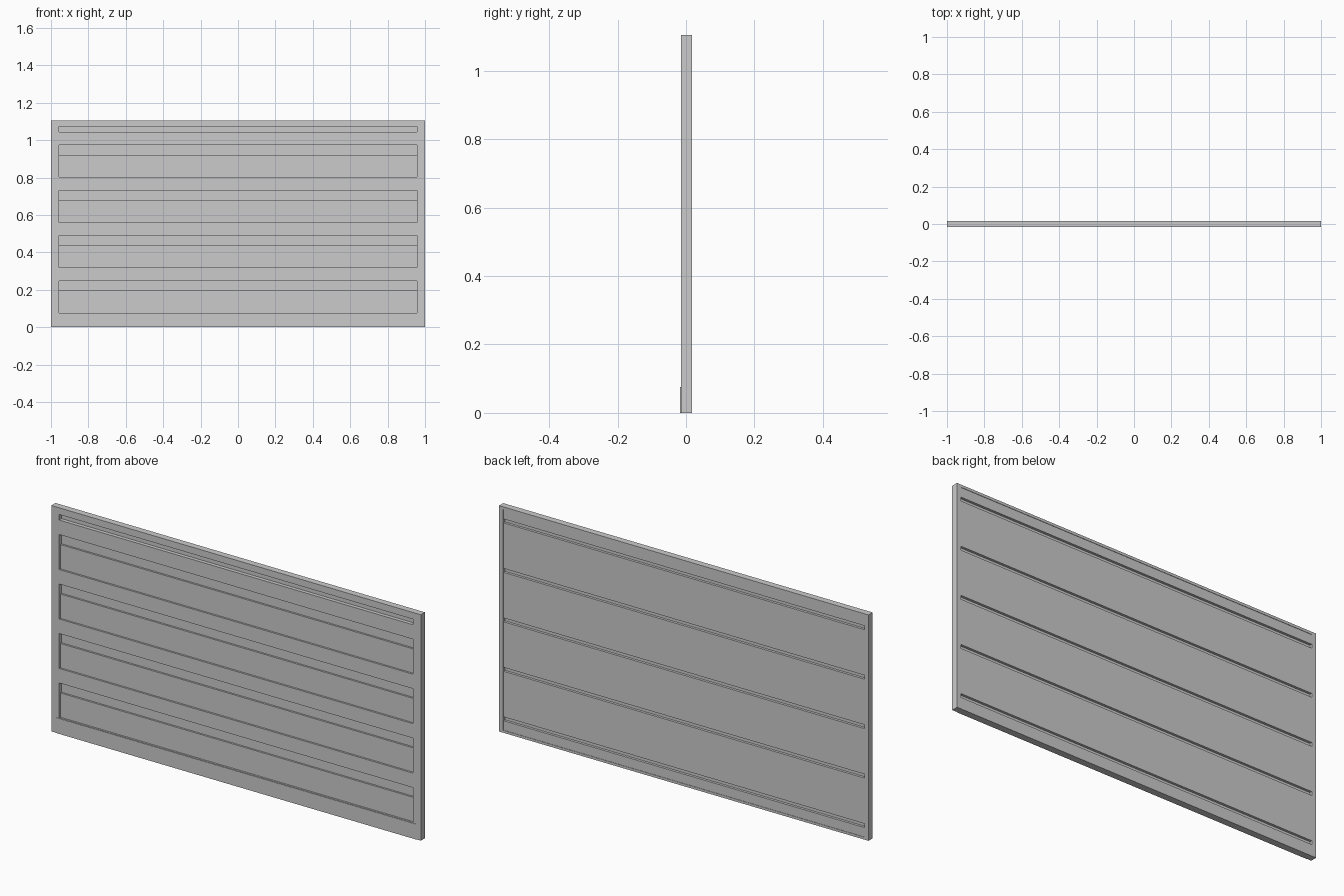
import bpy

if "Cube" in bpy.data.objects:
    bpy.data.objects.remove(bpy.data.objects["Cube"])

H, F, B = 1.105, -0.015, 0.017      # height, front face, back face
PITCH = 0.242


def box(name, x, y0, y1, z0, z1):
    bpy.ops.mesh.primitive_cube_add(size=1, location=(0, (y0 + y1) / 2, (z0 + z1) / 2))
    o = bpy.context.object
    o.name = name
    o.scale = (2 * x, y1 - y0, z1 - z0)
    bpy.ops.object.transform_apply(location=True, rotation=False, scale=True)
    return o


def cut(target, *dims):
    c = box("cutter", *dims)
    c.hide_render = True
    m = target.modifiers.new("cut", 'BOOLEAN')
    m.operation = 'DIFFERENCE'
    m.solver = 'EXACT'
    m.object = c
    bpy.context.view_layer.objects.active = target
    bpy.ops.object.modifier_apply(modifier=m.name)
    bpy.data.objects.remove(c)


# main slab
panel = box("panel", 1.0, F, B, 0, H)

# thin rim around the back
cut(panel, 0.978, B - 0.002, B + 0.02, 0.012, H - 0.013)

for i in range(5):
    b = 0.077 + i * PITCH
    # stepped recess in the front: shallow below, deeper above
    if i < 4:
        cut(panel, 0.957, F - 0.02, F + 0.009, b, b + 0.171)
        cut(panel, 0.957, F - 0.02, F + 0.018, b + 0.119, b + 0.171)
    else:
        cut(panel, 0.957, F - 0.02, F + 0.018, b, b + 0.027)
    # narrow groove in the back
    cut(panel, 0.978, B - 0.014, B + 0.02, b - 0.019, b)

# thin board along the foot of the front
box("base_board", 0.975, -0.017, F + 0.001, 0, 0.075)
